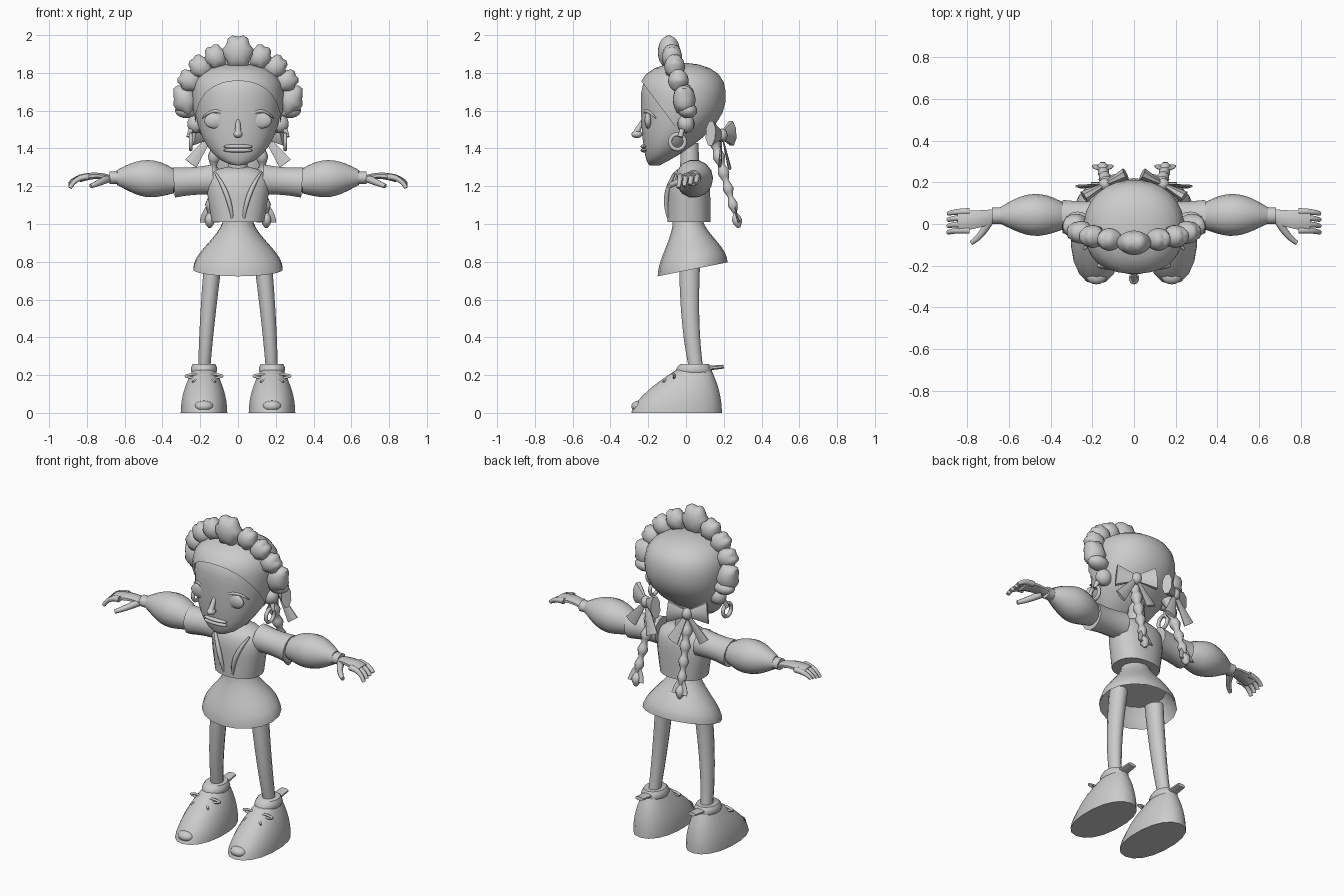
import bpy, bmesh, math
from mathutils import Vector, Matrix

cube = bpy.data.objects.get("Cube")
if cube:
    bpy.data.objects.remove(cube, do_unlink=True)

COLOR = (.6, .6, .6, 1)
grey = bpy.data.materials.new("plain_grey")
grey.use_nodes = True
grey.diffuse_color = COLOR
grey.node_tree.nodes["Principled BSDF"].inputs["Base Color"].default_value = COLOR

ACROSS, DEEP, UP = Vector((1, 0, 0)), Vector((0, 1, 0)), Vector((0, 0, 1))


def finish(name, bm, pair):
    """Turn a bmesh into a shaded object, mirrored across x when it is a pair."""
    bmesh.ops.recalc_face_normals(bm, faces=bm.faces)
    mesh = bpy.data.meshes.new(name)
    bm.to_mesh(mesh)
    bm.free()
    mesh.materials.append(grey)
    part = bpy.data.objects.new(name, mesh)
    bpy.context.collection.objects.link(part)
    bpy.ops.object.select_all(action='DESELECT')
    part.select_set(True)
    bpy.context.view_layer.objects.active = part
    bpy.ops.object.shade_smooth_by_angle(angle=math.radians(50))
    if pair:
        part.modifiers.new("mirror", 'MIRROR').use_mirror_merge = False


def skin(loops):
    """Closed skin over a row of loops with equal vertex counts."""
    bm = bmesh.new()
    rows = [[bm.verts.new(point) for point in loop] for loop in loops]
    for low, high in zip(rows, rows[1:]):
        for i in range(len(low)):
            bm.faces.new((low[i - 1], low[i], high[i], high[i - 1]))
    bm.faces.new(rows[0])
    bm.faces.new(rows[-1])
    return bm


def oval(sides, power=2):
    for i in range(sides):
        angle = math.tau * (i + .5) / sides
        c, s = math.cos(angle), math.sin(angle)
        yield (math.copysign(abs(c) ** (2 / power), c),
               math.copysign(abs(s) ** (2 / power), s))


def stack(profile, steps, sides, power=2, x=0, tilt=0):
    """Oval rings up z; the profile gives height, half width, front y and back y."""
    loops = []
    for t in steps:
        z, wide, front, back = profile(t)
        middle, deep = (front + back) / 2, (back - front) / 2
        loops.append([(x + c * wide, middle + s * deep, z + tilt * s * deep)
                      for c, s in oval(sides, power)])
    return skin(loops)


def tube(name, start, bend, end, radius, sides=8, flat=1, hint=DEEP, steps=8, pair=True):
    """Tube on a bent path; flat squeezes it at right angles to the hint."""
    a, b, c = Vector(start), Vector(bend), Vector(end)
    loops = []
    for k in range(steps + 1):
        t = k / steps
        low, high = a.lerp(b, t), b.lerp(c, t)
        along = (b - a).lerp(c - b, t).normalized()
        u = along.cross(hint).normalized()
        v = u.cross(along)
        loops.append([low.lerp(high, t) + radius(t) * (u * p * flat + v * q)
                      for p, q in oval(sides)])
    finish(name, skin(loops), pair)


def straight(name, start, end, radius, **options):
    tube(name, start, Vector(start).lerp(Vector(end), .5), end, radius, **options)


def blob(name, loc, size, turn=0, pair=True, lobes=0):
    """Ellipsoid turned about y, with an optional scalloped rim."""
    bm = bmesh.new()
    bmesh.ops.create_uvsphere(bm, u_segments=18, v_segments=9, radius=1)
    for v in bm.verts:
        rim = 1 - .1 * math.cos(lobes * math.atan2(v.co.x, v.co.z)) if lobes else 1
        v.co = (v.co.x * rim * size[0], v.co.y * size[1], v.co.z * rim * size[2])
    bmesh.ops.transform(bm, verts=bm.verts,
                        matrix=Matrix.Translation(loc) @ Matrix.Rotation(turn, 4, 'Y'))
    finish(name, bm, pair)


def taper(first, last):
    return lambda t: first + (last - first) * t


def bulge(ends, middle):
    return lambda t: ends + (middle - ends) * math.sin(math.pi * t)


def ramp(count, top=1):
    return [top * k / count for k in range(count + 1)]


# Head and hair cap: a rounded skull above narrowing to a forward chin
def skull(grow):
    def profile(t):
        s = (t - .65) / (.35 if t > .65 else .65)
        dome = math.sqrt(1 - abs(s) ** (3 if t > .65 else 2))
        front, back = -.02 - .22 * dome, -.02 + .22 * dome
        if t < .65:
            front, back = -.19 - .05 * dome, -.14 + .34 * dome * dome
        return 1.31 + .53 * t + grow, .23 * dome + grow, front - grow, back + grow
    return stack(profile, [.5 - .499 * math.cos(math.pi * t) for t in ramp(14)], 28, 2.15)


finish("head", skull(0), False)
hair = skull(.012)
bmesh.ops.bisect_plane(hair, geom=hair.verts[:] + hair.edges[:] + hair.faces[:],
                       plane_co=(0, -.24, 1.76), plane_no=(0, -.8, -.6), clear_outer=True)
finish("hair_cap", hair, False)

# Face
blob("eyes", (.11, -.2, 1.55), (.07, .02, .045), .12)
tube("upper_lids", (.04, -.22, 1.55), (.11, -.23, 1.64), (.19, -.16, 1.56), bulge(.003, .01))
tube("nose", (0, -.22, 1.56), (0, -.25, 1.51), (0, -.27, 1.47), taper(.01, .02),
     hint=ACROSS, pair=False)
blob("nose_tip", (0, -.26, 1.475), (.025, .03, .02), pair=False)
for label, z in (("upper_lip", 1.41), ("lower_lip", 1.39)):
    blob(label, (0, -.22, z), (.08, .02, .012), pair=False)

# Ruffled band arching over the head
blob("band_crown", (0, -.09, 1.91), (.08, .06, .09), pair=False, lobes=6)
for label, angle in (("high", .42), ("middle", .75), ("low", 1.07)):
    z = 1.62 + .29 * math.cos(angle)
    blob("band_ruffles_" + label, (.29 * math.sin(angle), .27 * (1.61 - z), z),
         (.06, .055, .065), angle, lobes=6)
blob("side_rosettes", (.28, -.01, 1.66), (.065, .06, .085), .25, lobes=5)
blob("rosette_bottoms", (.27, .01, 1.6), (.065, .05, .04))
blob("side_curls", (.22, 0, 1.53), (.05, .045, .05))

# Earrings
straight("ear_drops", (.25, -.02, 1.5), (.26, -.03, 1.46), taper(.014, .014))
for label, side in (("left", 1), ("right", -1)):
    bpy.ops.mesh.primitive_torus_add(location=(side * .25, -.045, 1.435), rotation=(0, math.pi / 2, 0),
                                     major_segments=16, minor_segments=6,
                                     major_radius=.04, minor_radius=.011)
    hoop = bpy.context.object
    hoop.name = label + "_earring"
    hoop.data.materials.append(grey)
    bpy.ops.object.shade_smooth()

# Nape bows and braids
knot = Vector((.14, .19, 1.47))
root, tip = Vector((.12, .15, 1.44)), Vector((.15, .26, 1.06))
blob("bow_knots", knot, (.03, .03, .035))
for label, loop_end, tail_end in (("outer", (.24, .13, 1.48), (.25, .18, 1.32)),
                                  ("inner", (.04, .24, 1.48), (.07, .23, 1.3))):
    straight("bow_loops_" + label, knot, loop_end, taper(.02, .07), flat=.45, hint=UP)
    straight("bow_tails_" + label, knot, tail_end, taper(.01, .04), flat=.25, hint=ACROSS)
straight("braids", root, tip, lambda t: .03 - .01 * t + .008 * math.cos(9 * math.pi * t), steps=18)
straight("braid_ends", tip, tip + Vector((0, .02, -.08)), bulge(.008, .028))
for label, side in (("outer", 1), ("inner", -1)):
    tube("braid_ribbons_" + label, tip + UP * .04, tip + ACROSS * side * .03,
         tip + Vector((side * .03, .02, -.05)), taper(.01, .024), flat=.25, hint=ACROSS)


# Neck, cropped blouse and skirt
def blouse(t):
    cap = math.sqrt(1 - t ** 6)
    return 1.01 + .3 * t, (.14 + .05 * t) * cap, .03 - .13 * cap, .03 + .1 * cap


def skirt(t):
    drop = min(t, 2 - t)
    flare = drop * drop * (3 - 2 * drop)
    inset = .01 if t > 1 else 0
    return (1.03 - .27 * drop, .08 + .16 * flare - inset,
            inset - .07 - .08 * flare, .085 + .135 * flare - inset)


straight("neck", (0, .02, 1.24), (0, .02, 1.43), taper(.055, .045), sides=14, pair=False)
finish("blouse", stack(blouse, ramp(16, .995), 20, 2.3), False)
tube("neckline_folds", (.12, -.06, 1.27), (.04, -.13, 1.15), (.03, -.09, 1.02), bulge(.006, .014))
finish("skirt", stack(skirt, ramp(14, 1.4), 18, tilt=.2), False)

# Sleeves, cuffs and hands
straight("upper_sleeves", (.13, .035, 1.235), (.34, .035, 1.22), bulge(.083, .076), sides=12)
tube("puff_sleeves", (.33, .035, 1.22), (.48, .05, 1.25), (.64, .04, 1.245),
     lambda t: .06 - .02 * t + .05 * math.sin(math.pi * t), sides=14, steps=10)
straight("cuffs", (.63, .04, 1.245), (.68, .04, 1.245), taper(.04, .04), sides=10, flat=.85)
tube("palms", (.66, .04, 1.24), (.75, .02, 1.27), (.84, .015, 1.24), taper(.035, .055), flat=.4)
for finger in range(4):
    y, droop = .06 - .03 * finger, .008 * finger
    tube(f"fingers_{finger}", (.79, y, 1.25), (.86, y, 1.25), (.89, y - .01, 1.215 - droop),
         taper(.018, .011))
tube("thumbs", (.69, .02, 1.24), (.73, -.06, 1.22), (.78, -.09, 1.2), taper(.022, .012), hint=UP)

# Legs
tube("legs", (.13, .02, .82), (.17, .01, .45), (.18, .06, .2), taper(.058, .037),
     sides=12, flat=.85)

# Shoes with collars, toe caps, tabs and laces
FOOT = .18


def shoe(t):
    return .235 * t, .125 - .07 * t * t, -.29 + .25 * t ** 1.5, .19 - .06 * t * t


def collar(t):
    flare = .012 * math.sin(math.pi * t)
    return .2 + .06 * t, .06 + flare, -.05 + .02 * t - flare, .13 - .01 * t + flare


finish("shoes", stack(shoe, ramp(8), 18, 2.2, FOOT), True)
finish("shoe_collars", stack(collar, ramp(4), 14, x=FOOT), True)
blob("toe_caps", (FOOT, -.25, .035), (.05, .04, .03))
straight("heel_tabs", (FOOT, .1, .235), (FOOT, .2, .245), taper(.035, .028), flat=.4, hint=ACROSS)
lace = Vector((FOOT, -.07, .195))
blob("lace_knots", lace, (.014, .012, .012))
for label, side in (("outer", 1), ("inner", -1)):
    far = lace + Vector((side * .1, .01, 0))
    for edge, lift in (("top", .02), ("bottom", -.02)):
        tube(f"lace_{edge}_{label}", lace, lace.lerp(far, .5) + UP * lift, far, taper(.007, .007))
    straight("lace_tails_" + label, lace, lace + Vector((side * .06, -.05, -.03)), taper(.007, .006))
